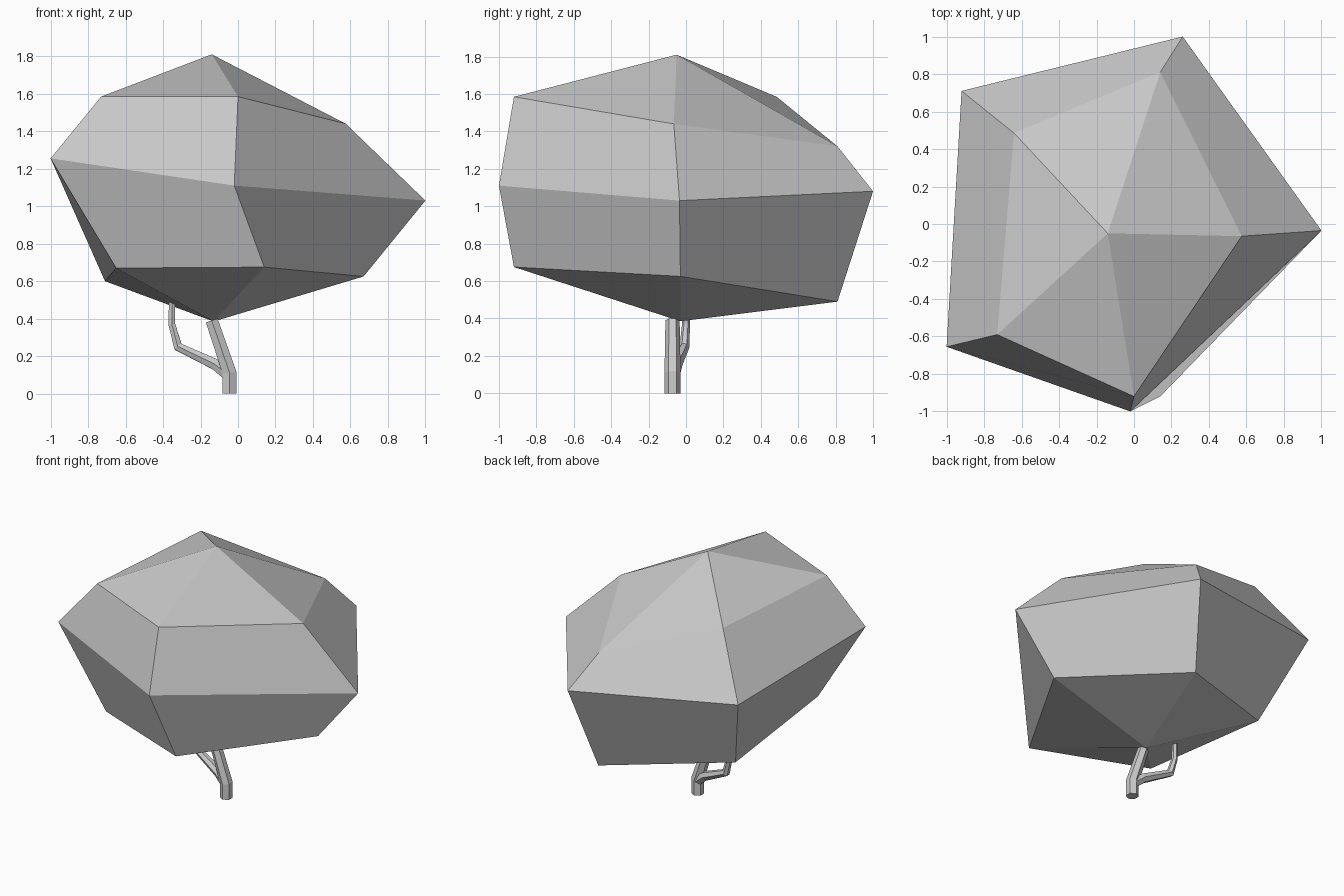
import bpy, bmesh, math
from mathutils import Vector

if "Cube" in bpy.data.objects:
    bpy.data.objects.remove(bpy.data.objects["Cube"])


def finish(bm, name):
    bmesh.ops.recalc_face_normals(bm, faces=bm.faces)
    mesh = bpy.data.meshes.new(name)
    bm.to_mesh(mesh)
    bm.free()
    obj = bpy.data.objects.new(name, mesh)
    bpy.context.collection.objects.link(obj)
    return obj


def bridge(bm, a, b):
    n = len(a)
    for i in range(n):
        j = (i + 1) % n
        bm.faces.new((a[i], a[j], b[j], b[i]))


def tube(name, path, sides=6):
    """Faceted limb along points (x, y, z, radius)."""
    bm = bmesh.new()
    pts = [Vector(p[:3]) for p in path]
    rings = []
    for i, p in enumerate(pts):
        t = Vector()
        if i > 0:
            t += (p - pts[i - 1]).normalized()
        if i < len(pts) - 1:
            t += (pts[i + 1] - p).normalized()
        t.normalize()
        if i == 0 and p.z == 0:
            t = Vector((0, 0, 1))
        v = Vector((0, 1, 0))
        v = (v - t * v.dot(t)).normalized()
        u = v.cross(t)
        r = path[i][3]
        angles = [2 * math.pi * (k + 0.5) / sides for k in range(sides)]
        rings.append([bm.verts.new(p + r * (u * math.cos(a) + v * math.sin(a)))
                      for a in angles])
    for a, b in zip(rings, rings[1:]):
        bridge(bm, a, b)
    bm.faces.new(rings[0])
    bm.faces.new(rings[-1])
    return finish(bm, name)


# Foliage: irregular five-sided rings between two tips
ring_points = [
    [(0.14, -0.92, 0.675), (0.67, -0.03, 0.625), (0.145, 0.81, 0.49),
     (-0.71, 0.44, 0.60), (-0.65, -0.60, 0.67)],
    [(-0.02, -1.0, 1.11), (1.0, -0.035, 1.03), (0.26, 1.0, 1.08),
     (-0.92, 0.71, 1.18), (-1.0, -0.655, 1.255)],
    [(0.0, -0.92, 1.585), (0.575, -0.065, 1.44), (0.14, 0.81, 1.32),
     (-0.64, 0.485, 1.585), (-0.73, -0.59, 1.585)],
]
bm = bmesh.new()
rings = [[bm.verts.new(p) for p in ring] for ring in ring_points]
for a, b in zip(rings, rings[1:]):
    bridge(bm, a, b)
for tip, ring in (((-0.13, -0.03, 0.385), rings[0]), ((-0.14, -0.05, 1.81), rings[-1])):
    v = bm.verts.new(tip)
    for i in range(5):
        bm.faces.new((ring[i], ring[(i + 1) % 5], v))
finish(bm, "foliage")

# Trunk and side branch
tube("trunk", [(-0.045, -0.072, 0, 0.043), (-0.045, -0.072, 0.11, 0.043),
               (-0.14, -0.072, 0.39, 0.038)])
tube("branch", [(-0.04, -0.07, 0.09, 0.036), (-0.12, -0.052, 0.155, 0.034),
                (-0.32, -0.008, 0.25, 0.027), (-0.353, 0.0, 0.37, 0.021),
                (-0.353, 0.0, 0.49, 0.018)])
